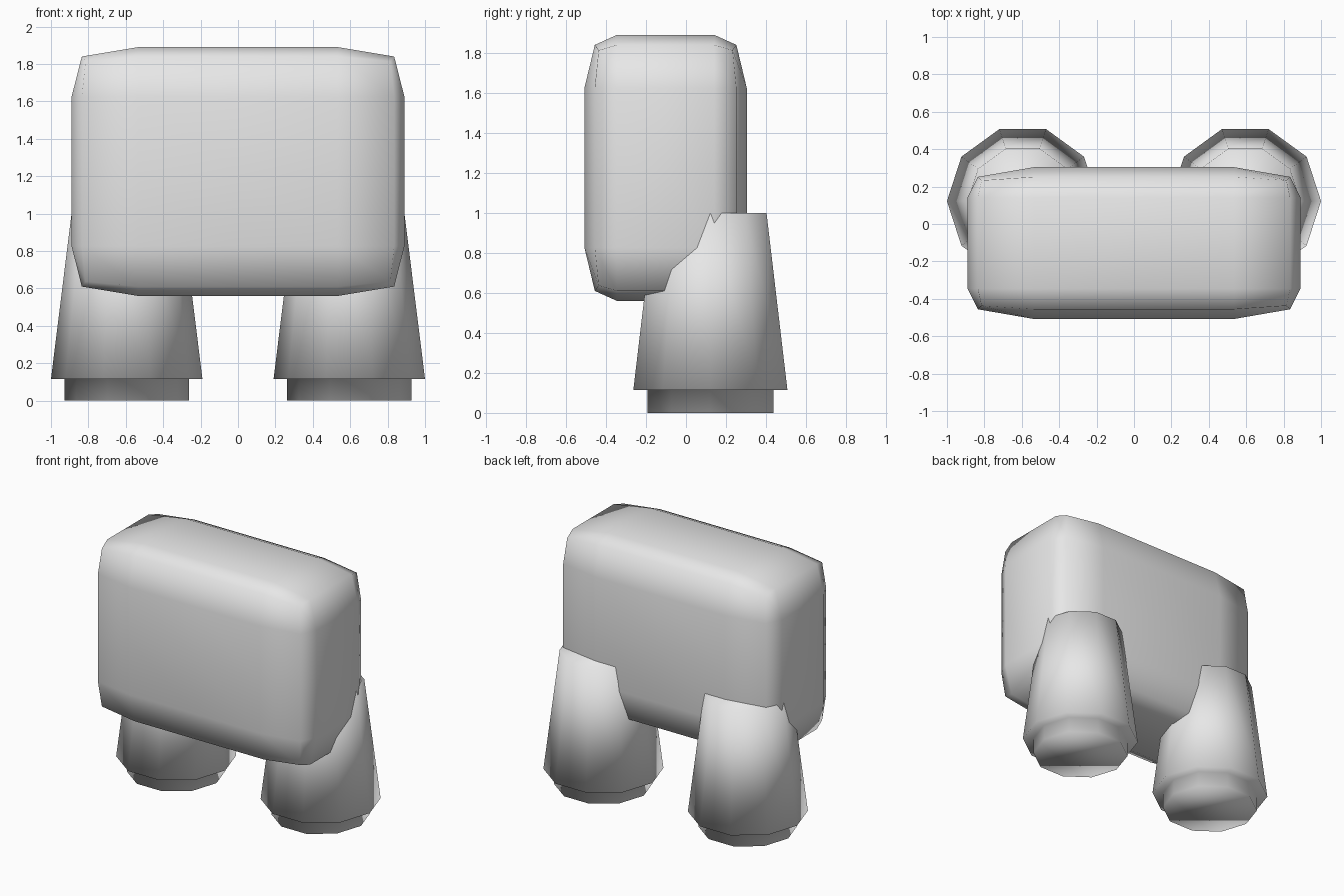
import bpy, bmesh, math

cube = bpy.data.objects.get("Cube")
if cube:
    bpy.data.objects.remove(cube, do_unlink=True)

grey = bpy.data.materials.new("plain grey")
grey.use_nodes = True
grey.diffuse_color = (0.8, 0.8, 0.8, 1)
for node in grey.node_tree.nodes:
    if node.type == 'BSDF_PRINCIPLED':
        node.inputs["Base Color"].default_value = (0.8, 0.8, 0.8, 1)


def finish(bm, name, location):
    """Turn a bmesh into a smooth-shaded grey object."""
    bmesh.ops.recalc_face_normals(bm, faces=bm.faces)
    for face in bm.faces:
        face.smooth = True
    mesh = bpy.data.meshes.new(name)
    bm.to_mesh(mesh)
    bm.free()
    mesh.materials.append(grey)
    obj = bpy.data.objects.new(name, mesh)
    obj.location = location
    bpy.context.collection.objects.link(obj)
    return obj


# Body: a divided box whose edges and corners are pulled in
half = (0.89, 0.406, 0.665)
edge = (0.835, 0.354, 0.615)
corner = (0.815, 0.335, 0.588)
bm = bmesh.new()
bmesh.ops.create_cube(bm, size=2)
bmesh.ops.subdivide_edges(bm, edges=bm.edges[:], cuts=3, use_grid_fill=True)
for v in bm.verts:
    outer = [abs(c) > 0.99 for c in v.co]
    extent = (half, half, edge, corner)[sum(outer)]
    for i in range(3):
        if outer[i]:
            v.co[i] = math.copysign(extent[i], v.co[i])
        else:
            v.co[i] *= 1.2 * half[i]
finish(bm, "body", (0, -0.102, 1.225))


# Legs: ten-sided tapered tubes, stepped in to a short foot
def leg(name, x):
    sides = 10
    profile = [(0.295, 1.0), (0.405, 0.115), (0.332, 0.115), (0.332, 0)]
    bm = bmesh.new()
    rings = []
    for radius, z in profile:
        angles = [math.tau * k / sides for k in range(sides)]
        rings.append([bm.verts.new((radius * math.cos(a), radius * math.sin(a), z))
                      for a in angles])
    for a, b in zip(rings, rings[1:]):
        for k in range(sides):
            n = (k + 1) % sides
            bm.faces.new((a[k], b[k], b[n], a[n]))
    bm.faces.new(rings[0])
    bm.faces.new(rings[-1])
    finish(bm, name, (x, 0.122, 0))


leg("left_leg", 0.595)
leg("right_leg", -0.595)
